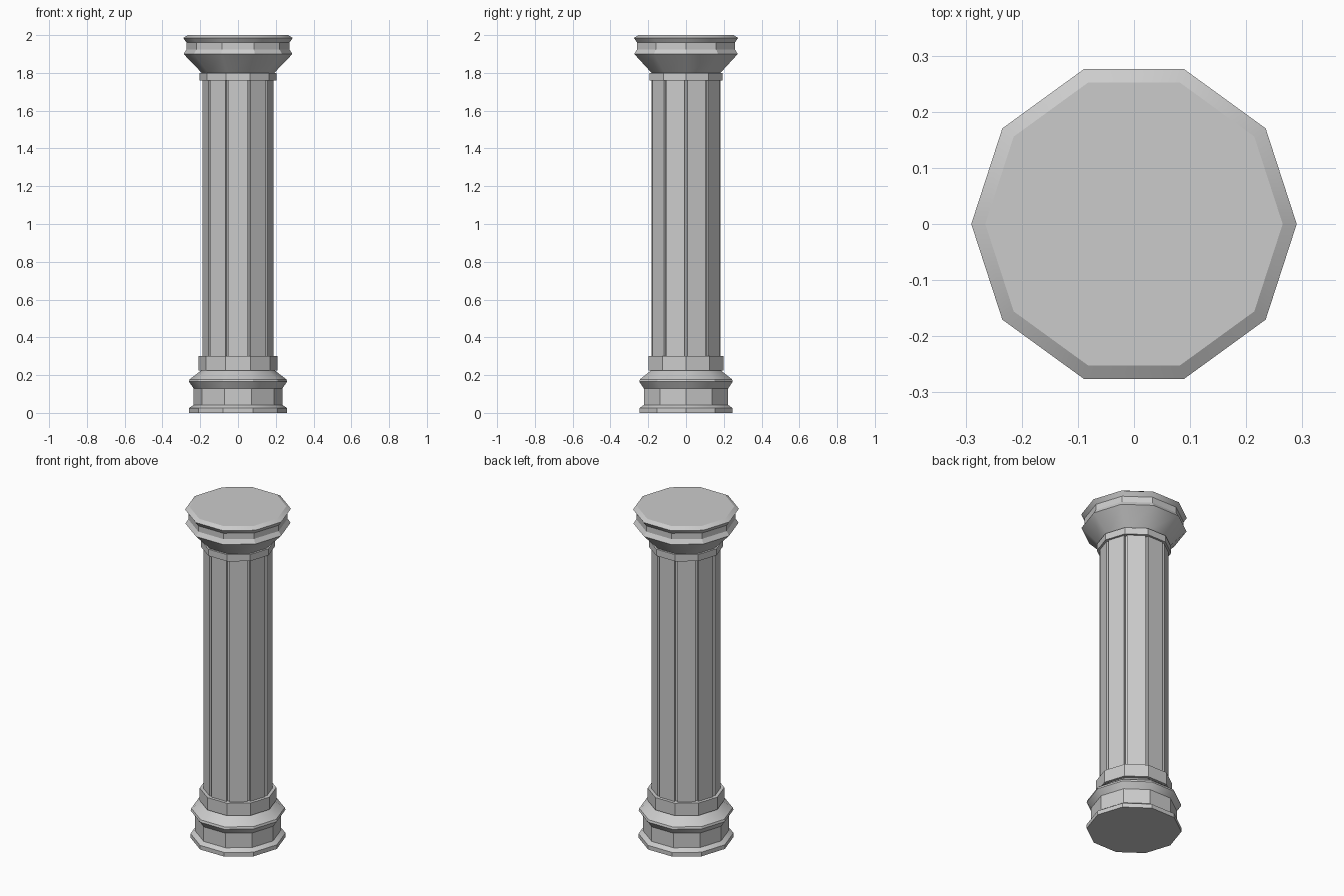
import bpy, bmesh
from math import sin, cos, pi, radians

if "Cube" in bpy.data.objects:
    bpy.data.objects.remove(bpy.data.objects["Cube"])

SIDES = 10


def build(name, rings):
    """Loft a capped solid through rings of points with equal counts."""
    bm = bmesh.new()
    loops = [[bm.verts.new(p) for p in ring] for ring in rings]
    n = len(loops[0])
    for a, b in zip(loops, loops[1:]):
        for i in range(n):
            j = (i + 1) % n
            bm.faces.new((a[i], a[j], b[j], b[i]))
    bm.faces.new(loops[0][::-1])
    bm.faces.new(loops[-1])
    bmesh.ops.recalc_face_normals(bm, faces=bm.faces)
    mesh = bpy.data.meshes.new(name)
    bm.to_mesh(mesh)
    bm.free()
    ob = bpy.data.objects.new(name, mesh)
    bpy.context.collection.objects.link(ob)
    bpy.ops.object.select_all(action='DESELECT')
    ob.select_set(True)
    bpy.context.view_layer.objects.active = ob
    bpy.ops.object.shade_smooth_by_angle(angle=radians(30))
    return ob


def turned(name, profile):
    """Ten-sided solid from (radius, height) pairs."""
    return build(name, [[(r * cos(2 * pi * i / SIDES), r * sin(2 * pi * i / SIDES), z)
                         for i in range(SIDES)] for r, z in profile])


def fluted(radius, groove, depth, z):
    """Decagon with a narrow square groove cut at each corner."""
    pts = []
    apothem = radius * cos(pi / SIDES)
    half = radius * sin(pi / SIDES) - groove / 2
    for i in range(SIDES):
        a = 2 * pi * (i + 0.5) / SIDES
        for d, t in ((apothem - depth, -half), (apothem, -half),
                     (apothem, half), (apothem - depth, half)):
            pts.append((d * cos(a) - t * sin(a), d * sin(a) + t * cos(a), z))
    return pts


# Base moulding with concave waist
turned("base", [(0.26, 0), (0.26, 0.025), (0.235, 0.042), (0.235, 0.13),
                (0.26, 0.165), (0.256, 0.178), (0.19, 0.228)])

# Collars below and above the shaft
turned("lower_collar", [(0.21, 0.225), (0.21, 0.30)])
turned("upper_collar", [(0.204, 1.76), (0.204, 1.80)])

# Shaft with a groove at every corner
build("shaft", [fluted(0.191, 0.018, 0.012, z) for z in (0.29, 1.77)])

# Flared capital with concave rim
turned("capital", [(0.187, 1.795), (0.288, 1.90), (0.272, 1.925),
                   (0.272, 1.96), (0.29, 1.985), (0.265, 2.0)])
